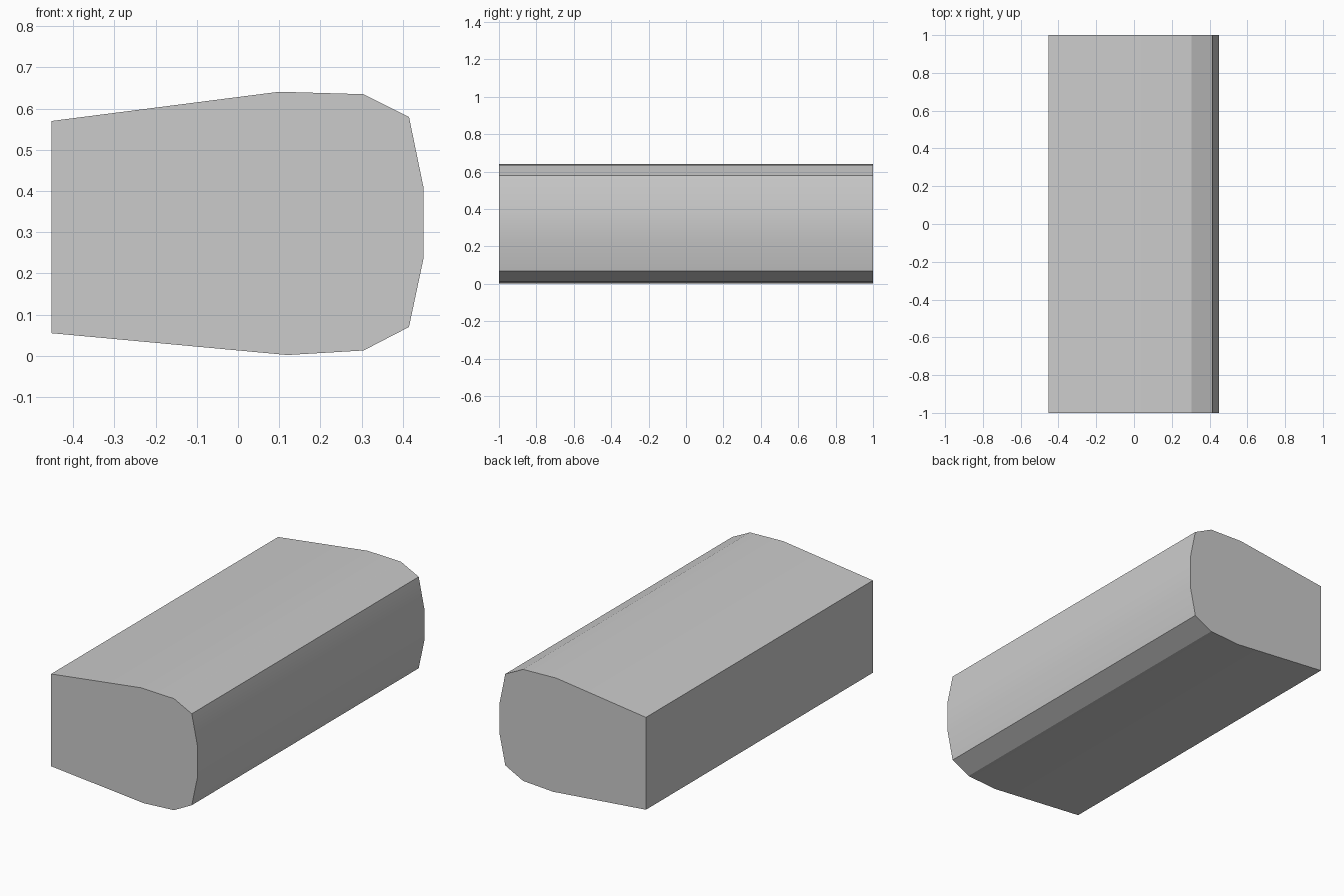
import bpy
import bmesh
import math

cube = bpy.data.objects.get("Cube")
if cube:
    bpy.data.objects.remove(cube, do_unlink=True)

# Plain grey finish
grey = bpy.data.materials.new("plain grey")
grey.use_nodes = True
colour = (0.6, 0.6, 0.6, 1)
grey.diffuse_color = colour
grey.node_tree.nodes["Principled BSDF"].inputs["Base Color"].default_value = colour

# Cross-section in x and z: flat left side, rounded right side
profile = [(-0.453, 0.055), (0.12, 0.002), (0.305, 0.013), (0.415, 0.07),
           (0.45, 0.235), (0.45, 0.41), (0.415, 0.58), (0.305, 0.635),
           (0.1, 0.641), (-0.453, 0.57)]

# Extrude the section along the full length
bm = bmesh.new()
section = bm.faces.new([bm.verts.new((x, -1, z)) for x, z in profile])
result = bmesh.ops.extrude_face_region(bm, geom=[section], use_keep_orig=True)
moved = [v for v in result["geom"] if isinstance(v, bmesh.types.BMVert)]
bmesh.ops.translate(bm, verts=moved, vec=(0, 2, 0))
bmesh.ops.recalc_face_normals(bm, faces=bm.faces)

mesh = bpy.data.meshes.new("rounded_bar")
bm.to_mesh(mesh)
bm.free()
mesh.materials.append(grey)
bar = bpy.data.objects.new("rounded_bar", mesh)
bpy.context.collection.objects.link(bar)

# Soft rounded side, crisp ends and corners
bpy.ops.object.select_all(action="DESELECT")
bar.select_set(True)
bpy.context.view_layer.objects.active = bar
bpy.ops.object.shade_smooth_by_angle(angle=math.radians(20))
